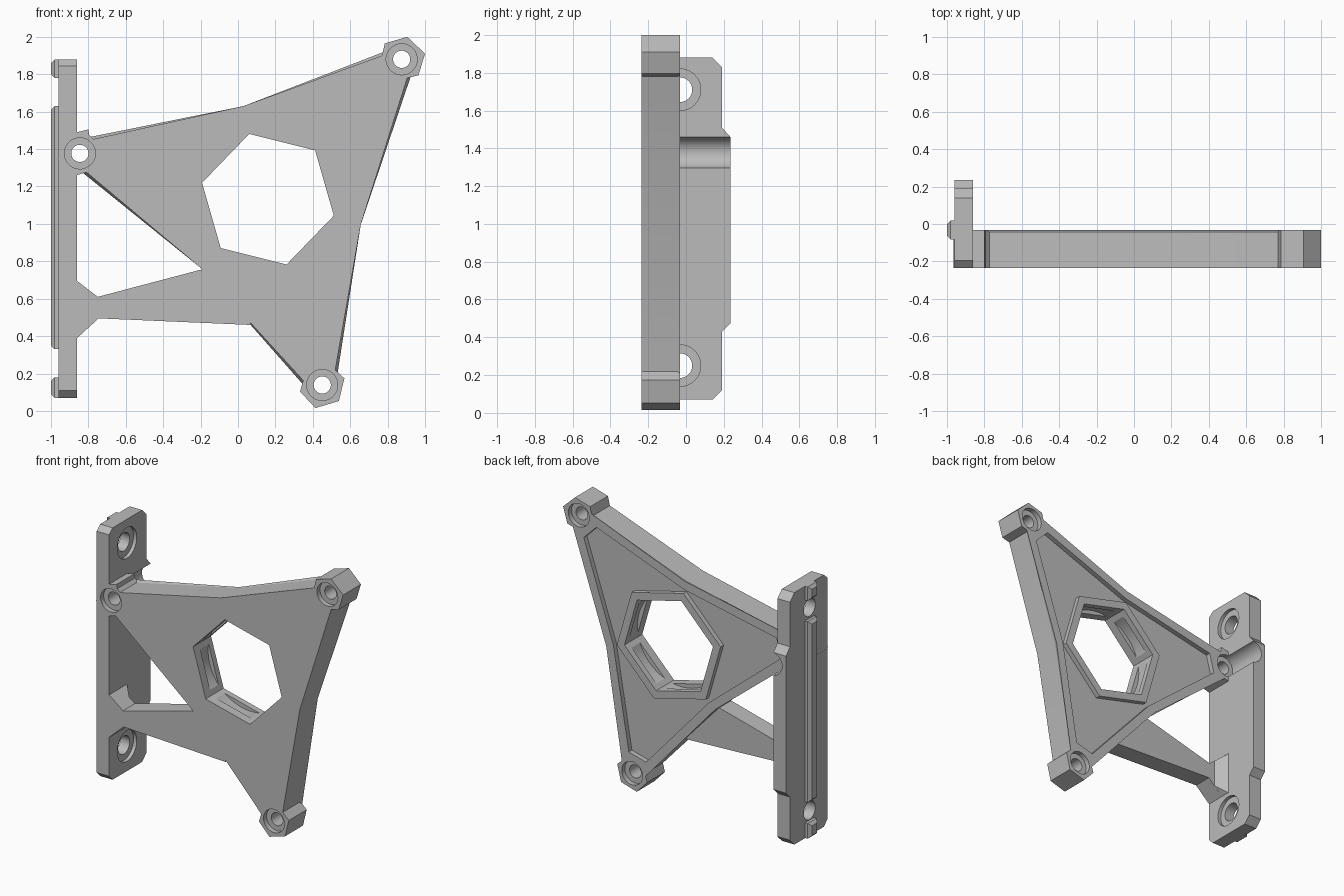
import bpy, bmesh, math
from mathutils import Vector

if "Cube" in bpy.data.objects:
    bpy.data.objects.remove(bpy.data.objects["Cube"])

FRONT, BACK = -0.235, -0.032        # thickness range of the frame
CX, CZ = 0.16, 1.132                # centre of the three-armed frame

grey = bpy.data.materials.new("grey plastic")
grey.diffuse_color = (0.5, 0.5, 0.5, 1)
grey.use_nodes = True
grey.node_tree.nodes["Principled BSDF"].inputs["Base Color"].default_value = grey.diffuse_color


def prism(name, pts, lo, hi, axis="y", chamfer=0):
    """Extrude a 2D outline along y (x,z points) or x (y,z points)."""
    place = (lambda p, d: (p[0], d, p[1])) if axis == "y" else (lambda p, d: (d, p[0], p[1]))
    bm = bmesh.new()
    a = [bm.verts.new(place(p, lo)) for p in pts]
    b = [bm.verts.new(place(p, hi)) for p in pts]
    bm.faces.new(a)
    cap = bm.faces.new(b)
    n = len(pts)
    for i in range(n):
        bm.faces.new((a[i], a[(i + 1) % n], b[(i + 1) % n], b[i]))
    if chamfer:   # only the long rear edges
        edges = [e for e in cap.edges if e.calc_length() > 0.3]
        bmesh.ops.bevel(bm, geom=edges, offset=chamfer, segments=1, affect="EDGES")
    bmesh.ops.recalc_face_normals(bm, faces=bm.faces)
    me = bpy.data.meshes.new(name)
    bm.to_mesh(me)
    bm.free()
    me.materials.append(grey)
    ob = bpy.data.objects.new(name, me)
    bpy.context.collection.objects.link(ob)
    return ob


def ring(c, r, n=48, start=0.0):
    return [(c[0] + r * math.cos(start + 2 * math.pi * i / n),
             c[1] + r * math.sin(start + 2 * math.pi * i / n)) for i in range(n)]


def turn(p, k):
    """Rotate a point k thirds of a turn about the frame centre."""
    a = k * 2 * math.pi / 3
    x, z = p[0] - CX, p[1] - CZ
    return (CX + x * math.cos(a) - z * math.sin(a), CZ + x * math.sin(a) + z * math.cos(a))


def combine(ob, other, op):
    m = ob.modifiers.new(op, "BOOLEAN")
    m.operation, m.object, m.solver = op, other, "EXACT"
    bpy.context.view_layer.update()
    dg = bpy.context.evaluated_depsgraph_get()
    me = bpy.data.meshes.new_from_object(ob.evaluated_get(dg))
    ob.modifiers.clear()
    ob.data = me
    bpy.data.objects.remove(other)


# three-armed frame with a hexagonal boss on each tip
corner = [(0.905, 1.78), (0.965, 1.795), (1.0, 1.91), (0.905, 2.0),
          (0.785, 1.965), (0.77, 1.90), (0.03, 1.63)]
outline = [turn(p, k) for k in range(3) for p in corner]
bracket = prism("bracket_frame", outline, FRONT, BACK, chamfer=0.015)

# shallow rear pockets, leaving a hexagonal rim around the opening
HEX = math.radians(106)
pocket_corner = [(0.60, 1.02), (0.835, 1.73), (0.735, 1.83)]
pocket = prism("pocket_cutter", [turn(p, k) for k in range(3) for p in pocket_corner],
               BACK - 0.035, 0.1)
rim = prism("rim_keeper", ring((CX, CZ), 0.425, 6, HEX), BACK - 0.1, 0.2)
combine(pocket, rim, "DIFFERENCE")
combine(bracket, pocket, "DIFFERENCE")

# thinner lower arm and its sloped foot against the mounting plate
arm = prism("arm", [(-0.87, 0.70), (-0.86, 0.695), (-0.75, 0.61), (-0.2, 0.755), (0.1, 0.7),
                    (0.065, 0.46), (-0.745, 0.495), (-0.86, 0.39), (-0.87, 0.39)], FRONT, -0.10)
combine(bracket, arm, "UNION")
foot = prism("foot", [(-0.87, 0.70), (-0.86, 0.695), (-0.79, 0.64), (-0.79, 0.455),
                      (-0.86, 0.39), (-0.87, 0.39)], -0.15, BACK)
for v in foot.data.vertices:
    if v.co.x > -0.8 and v.co.y > -0.1:
        v.co.y = -0.105
combine(bracket, foot, "UNION")

# upright mounting plate
plate = prism("plate", [(FRONT, 0.11), (-0.195, 0.07), (0.14, 0.07), (0.19, 0.12), (0.19, 0.43),
                        (0.235, 0.475), (0.235, 1.46), (0.19, 1.51), (0.19, 1.83), (0.14, 1.88),
                        (-0.195, 1.88), (FRONT, 1.845)], -0.96, -0.86, axis="x")
combine(bracket, plate, "UNION")
# webs joining the left boss to the plate
web = prism("web", [(-0.87, 1.265), (-0.86, 1.265), (-0.80, 1.28), (-0.78, 1.38),
                    (-0.80, 1.505), (-0.86, 1.49), (-0.87, 1.49)], FRONT, BACK)
combine(bracket, web, "UNION")

# hexagonal opening with a round groove inside it
combine(bracket, prism("hex_cutter", ring((CX, CZ), 0.363, 6, HEX), -0.5, 0.5), "DIFFERENCE")
combine(bracket, prism("groove_cutter", ring((CX, CZ), 0.345, 96), -0.17, -0.075), "DIFFERENCE")

# boss holes, counterbored on both faces; the left one runs on as a channel in the plate
for k in range(3):
    c = turn((0.875, 1.88), k)
    for r, lo, hi in ((0.046, -0.4, 0.4), (0.083, -0.4, FRONT + 0.035), (0.083, BACK - 0.035, 0.4)):
        combine(bracket, prism("boss_cutter", ring(c, r), lo, hi), "DIFFERENCE")

# plate screw holes with counterbores
for z in (0.25, 1.71):
    for r, lo in ((0.065, -1.2), (0.11, -0.885)):
        combine(bracket, prism("screw_cutter", ring((-0.032, z), r), lo, -0.7, axis="x"),
                "DIFFERENCE")

# chamfered locating ridges on the plate's outer side
for name, z0, z1 in (("lower", 0.07, 0.18), ("middle", 0.33, 1.63), ("upper", 1.78, 1.88)):
    ridge = prism(name + "_ridge", [(-0.082, z0), (0.018, z0), (0.018, z1), (-0.082, z1)],
                  -1.0, -0.955, axis="x")
    bm = bmesh.new()
    bm.from_mesh(ridge.data)
    outer = [e for e in bm.edges if all(v.co.x < -0.99 for v in e.verts)]
    bmesh.ops.bevel(bm, geom=outer, offset=0.02, segments=1, affect="EDGES")
    bm.to_mesh(ridge.data)
    bm.free()
    # the screw holes pass through the ridge line
    for z in (0.25, 1.71):
        if name != "middle":
            combine(ridge, prism("screw_cutter", ring((-0.032, z), 0.065), -1.2, -0.7, axis="x"),
                    "DIFFERENCE")

# smooth only the round walls
for ob in bpy.context.collection.objects:
    ob.select_set(True)
    bpy.context.view_layer.objects.active = ob
bpy.ops.object.shade_smooth_by_angle(angle=math.radians(20))
